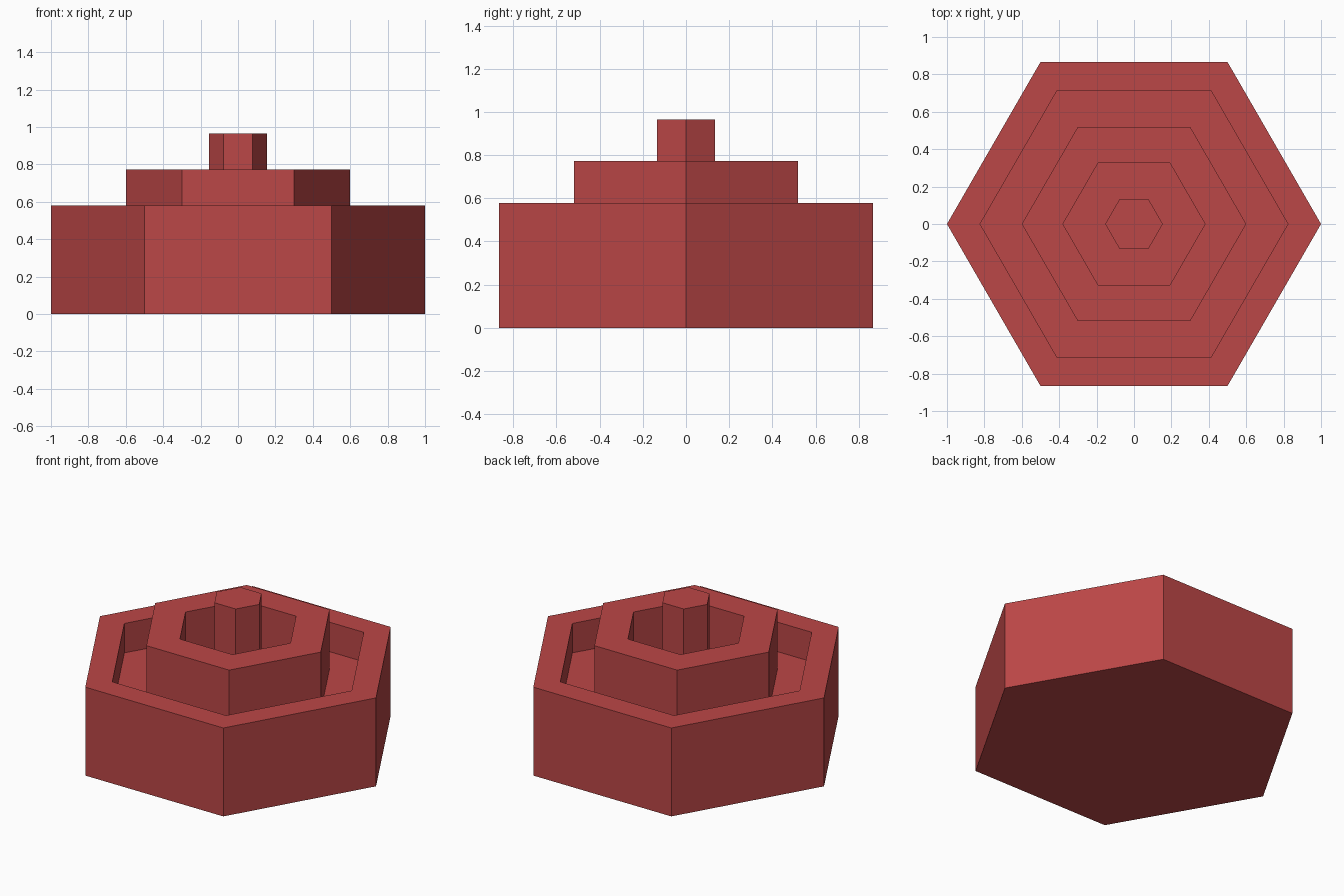
import bpy
import bmesh
from math import cos, sin, tau

cube = bpy.data.objects.get("Cube")
if cube:
    bpy.data.objects.remove(cube, do_unlink=True)

# Single brick red material
red = bpy.data.materials.new("brick_red")
red.use_nodes = True
colour = (0.5, 0.063, 0.063, 1)
red.diffuse_color = colour
red.node_tree.nodes["Principled BSDF"].inputs["Base Color"].default_value = colour

SIDES = 6
STEP = 0.193
FLOOR = 2 * STEP


def stepped_hexagon(name, profile):
    """Sweep (radius, height) steps round the hexagon, capping both ends."""
    bm = bmesh.new()
    rings = [[bm.verts.new((r * cos(tau * i / SIDES), r * sin(tau * i / SIDES), z))
              for i in range(SIDES)] for r, z in profile]
    for low, high in zip(rings, rings[1:]):
        for i in range(SIDES):
            j = (i + 1) % SIDES
            bm.faces.new((low[i], low[j], high[j], high[i]))
    bm.faces.new(list(reversed(rings[0])))
    bm.faces.new(rings[-1])
    bmesh.ops.recalc_face_normals(bm, faces=bm.faces)
    mesh = bpy.data.meshes.new(name)
    bm.to_mesh(mesh)
    bm.free()
    mesh.materials.append(red)
    obj = bpy.data.objects.new(name, mesh)
    bpy.context.collection.objects.link(obj)
    return obj


# One continuous body: outer rim, moat, raised ring, inner pit, centre post
stepped_hexagon("tiered_hexagon", [
    (1.0, 0), (1.0, 3 * STEP),
    (0.823, 3 * STEP), (0.823, FLOOR),
    (0.6, FLOOR), (0.6, 4 * STEP),
    (0.38, 4 * STEP), (0.38, FLOOR),
    (0.154, FLOOR), (0.154, 5 * STEP),
])
